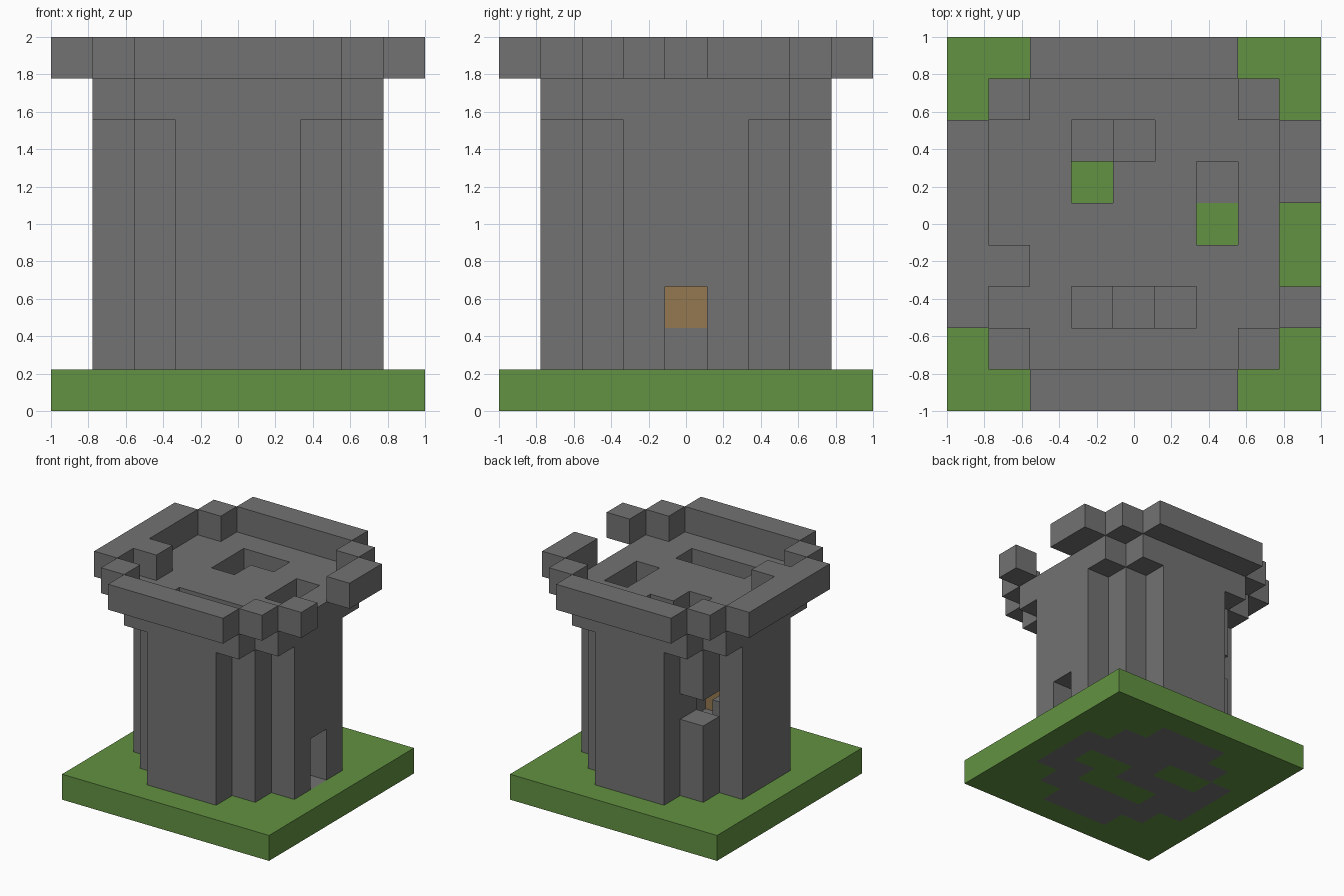
import bpy, bmesh
from mathutils import Vector

if "Cube" in bpy.data.objects:
    bpy.data.objects.remove(bpy.data.objects["Cube"])

N = 9
U = 2 / N


def material(name, rgb):
    m = bpy.data.materials.new(name)
    m.use_nodes = True
    m.diffuse_color = (*rgb, 1)
    m.node_tree.nodes["Principled BSDF"].inputs["Base Color"].default_value = (*rgb, 1)
    return m


MATS = {
    "stone": material("stone grey", (0.17, 0.17, 0.17)),
    "grass": material("grass green", (0.124, 0.287, 0.054)),
    "wood": material("wood brown", (0.296, 0.188, 0.08)),
}
NAMES = list(MATS)


def block(xs, ys, zs):
    """Cells in inclusive ranges."""
    span = lambda r: range(r[0], r[1] + 1)
    return {(x, y, z) for x in span(xs) for y in span(ys) for z in span(zs)}


def diamond(x, y, reach):
    """Square of half-width 3 with stepped corners."""
    dx, dy = abs(x - 4), abs(y - 4)
    return max(dx, dy) <= 3 and dx + dy <= reach


parts = {}

# Ground slab, with a stone floor inset under the tower
grass_floor = {(6, 4), (5, 4), (5, 3), (4, 3), (3, 3), (3, 5), (2, 5)}
slab = block((0, 8), (0, 8), (0, 0))
parts["ground"] = {
    c: "stone" if diamond(c[0], c[1], 4) and c[:2] not in grass_floor else "grass"
    for c in slab}

# Tower wall: outer ring of the stepped plan, with a doorway and a corner window
plan = {(x, y) for x in range(N) for y in range(N) if diamond(x, y, 4)}
core = {(x, y) for x, y in plan
        if {(x + 1, y), (x - 1, y), (x, y + 1), (x, y - 1)} <= plan}
wall = {(x, y, z) for x, y in plan - core for z in range(1, 7)}
wall -= block((7, 7), (4, 4), (1, 2)) | {(2, 6, 4)}
parts["tower_wall"] = dict.fromkeys(wall, "stone")

# Inner masonry and steps of varied height
heights = {(5, 2): 4, (4, 2): 5, (3, 2): 6, (3, 6): 5, (4, 6): 6,
           (2, 4): 3, (3, 4): 2}
inner = {(x, y, z) for x, y in core - grass_floor - {(6, 5)}
         for z in range(1, heights.get((x, y), 6) + 1)}
wood = {(4, 4, 2), (3, 3, 3)}
parts["inner_steps"] = dict.fromkeys(inner - wood, "stone")
parts["wooden_blocks"] = dict.fromkeys(wood, "wood")

# Roof deck with openings
deck = {(x, y, 7) for x in range(N) for y in range(N) if diamond(x, y, 5)}
deck -= block((3, 5), (2, 2), (7, 7))
deck -= block((3, 4), (6, 6), (7, 7)) | {(3, 5, 7)}
deck -= block((6, 6), (4, 5), (7, 7))
parts["roof_deck"] = dict.fromkeys(deck, "stone")

# Overhanging parapet, broken on one side
parapet = {(x, y, 8) for x in (1, 7) for y in (1, 7)}
for side in (0, 8):
    parapet |= block((2, 6), (side, side), (8, 8))
    parapet |= block((side, side), (2, 6), (8, 8))
parapet -= block((8, 8), (3, 4), (8, 8))
parapet.add((1, 3, 8))
parts["parapet"] = dict.fromkeys(parapet, "stone")

solid = set().union(*parts.values())


def build(name, cells):
    """Make the exposed faces of the cells and merge flat regions."""
    bm = bmesh.new()
    for c, colour in cells.items():
        for axis in range(3):
            for sign in (-1, 1):
                d = [0, 0, 0]
                d[axis] = sign
                if tuple(a + b for a, b in zip(c, d)) in solid:
                    continue
                n = Vector(d)
                u = Vector([float(i == (axis + 1) % 3) for i in range(3)])
                v = n.cross(u)
                mid = Vector(c) + Vector((0.5, 0.5, 0.5)) + n / 2
                ring = [mid + (u * s + v * t) / 2
                        for s, t in ((-1, -1), (1, -1), (1, 1), (-1, 1))]
                f = bm.faces.new([bm.verts.new(p * U - Vector((1, 1, 0))) for p in ring])
                f.material_index = NAMES.index(colour)
    bmesh.ops.remove_doubles(bm, verts=bm.verts, dist=0.001)
    bmesh.ops.dissolve_limit(bm, angle_limit=0.01, verts=bm.verts,
                             edges=bm.edges, delimit={"MATERIAL"})
    me = bpy.data.meshes.new(name)
    bm.to_mesh(me)
    bm.free()
    for m in MATS.values():
        me.materials.append(m)
    bpy.context.collection.objects.link(bpy.data.objects.new(name, me))


for part, cells in parts.items():
    build(part, cells)
